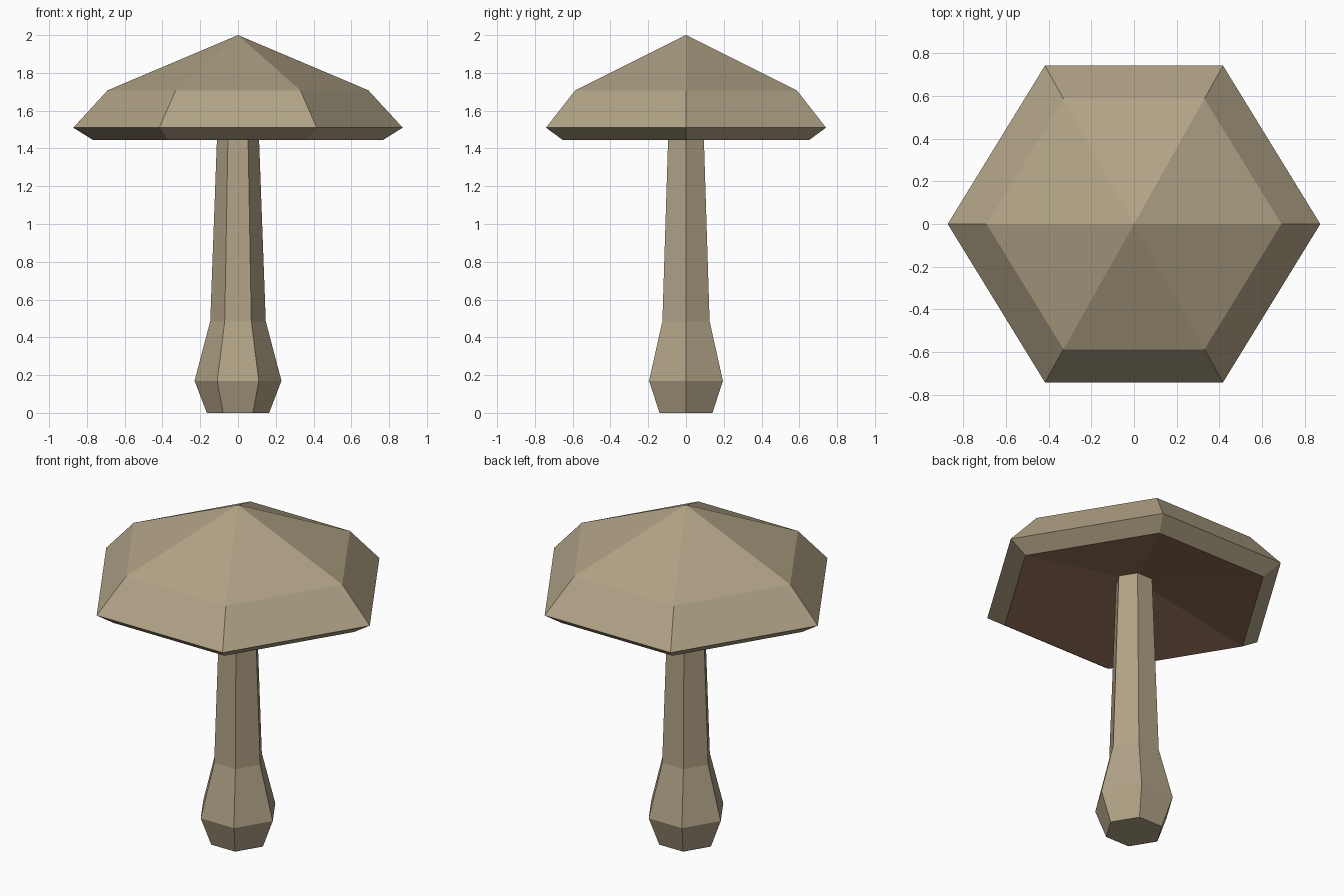
import bpy, bmesh

if "Cube" in bpy.data.objects:
    bpy.data.objects.remove(bpy.data.objects["Cube"])

def material(name, rgb):
    m = bpy.data.materials.new(name)
    m.diffuse_color = (*rgb, 1.0)
    m.use_nodes = True
    m.node_tree.nodes["Principled BSDF"].inputs["Base Color"].default_value = m.diffuse_color
    return m

tan = material("mushroom tan", (0.44, 0.365, 0.24))
brown = material("gill brown", (0.31, 0.175, 0.105))

# Slightly squashed hexagon, point on the x axis
HEX = [(1, 0), (0.478, 0.85), (-0.478, 0.85), (-1, 0), (-0.478, -0.85), (0.478, -0.85)]

def lathe_hex(name, profile, mats, gill_span=None):
    """Stack hexagonal rings from (radius, z); radius 0 makes a tip."""
    bm = bmesh.new()
    rings = []
    for r, z in profile:
        pts = HEX if r > 0 else [(0, 0)]
        rings.append([bm.verts.new((x * r, y * r, z)) for x, y in pts])
    for s, (a, b) in enumerate(zip(rings, rings[1:])):
        for i in range(6):
            j = (i + 1) % 6
            if len(a) == 1:
                f = bm.faces.new((a[0], b[j], b[i]))
            elif len(b) == 1:
                f = bm.faces.new((a[i], a[j], b[0]))
            else:
                f = bm.faces.new((a[i], a[j], b[j], b[i]))
            f.material_index = 1 if s == gill_span else 0
    # Close open ends
    for ring in (rings[0], rings[-1]):
        if len(ring) > 1:
            bm.faces.new(ring)
    bmesh.ops.recalc_face_normals(bm, faces=bm.faces[:])
    me = bpy.data.meshes.new(name)
    bm.to_mesh(me)
    bm.free()
    for m in mats:
        me.materials.append(m)
    ob = bpy.data.objects.new(name, me)
    bpy.context.collection.objects.link(ob)
    return ob

# Stem with a bulbous foot
lathe_hex("stem", [(0.165, 0), (0.23, 0.17), (0.147, 0.485), (0.107, 1.57)], [tan])

# Cap: hollow underside, narrow rim, two slopes up to a point
lathe_hex("cap", [(0, 1.58), (0.768, 1.445), (0.872, 1.51), (0.69, 1.708), (0, 2.0)],
          [tan, brown], gill_span=0)
